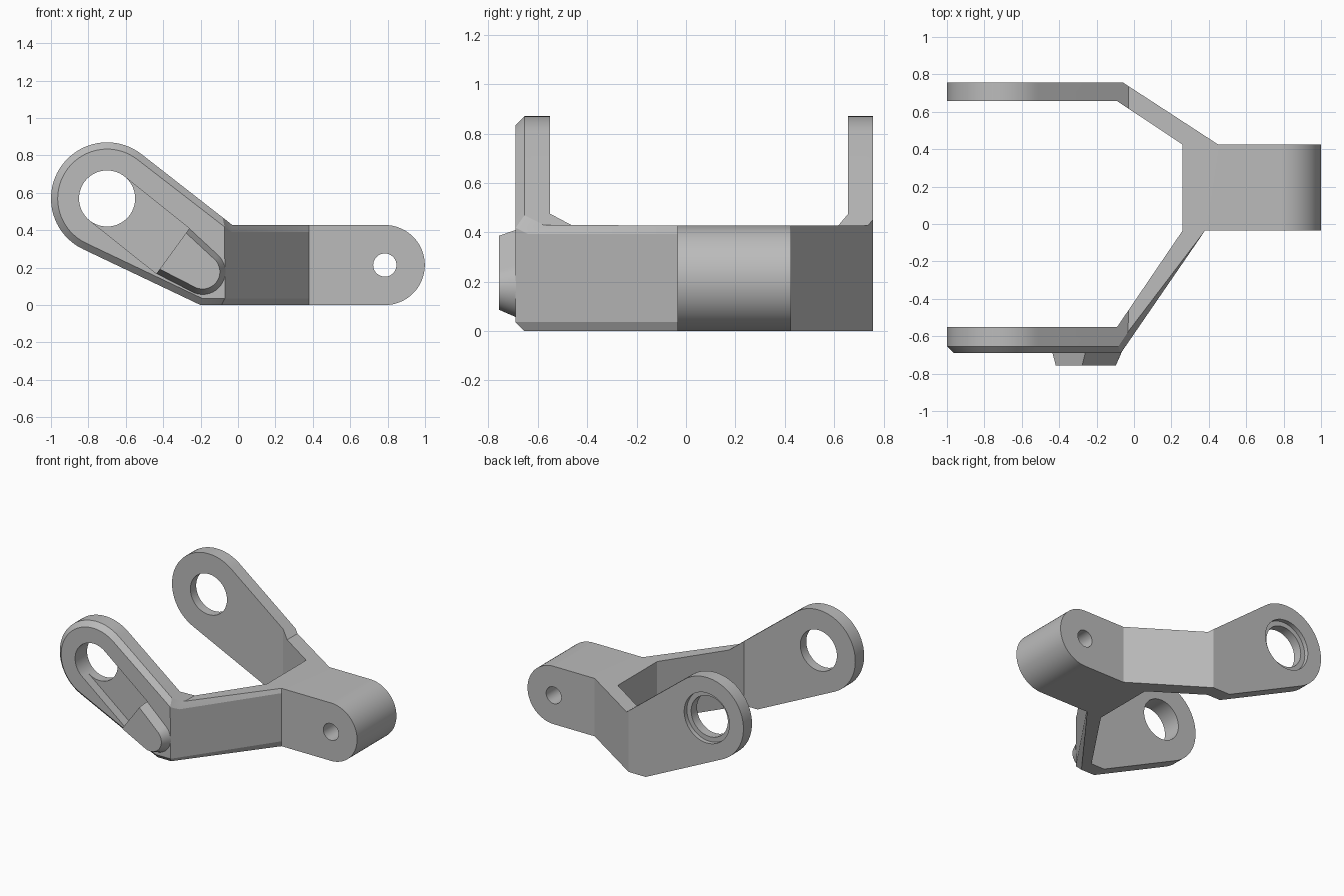
import bpy, bmesh, math

cube = bpy.data.objects.get("Cube")
if cube:
    bpy.data.objects.remove(cube, do_unlink=True)

grey = bpy.data.materials.new("plain grey")
grey.use_nodes = True
colour = (0.5, 0.5, 0.5, 1)
grey.diffuse_color = colour
grey.node_tree.nodes["Principled BSDF"].inputs["Base Color"].default_value = colour


def arc(cx, cz, r, start, end, n=32):
    angles = [math.radians(start + (end - start) * i / n) for i in range(n + 1)]
    return [(cx + r * math.cos(a), cz + r * math.sin(a)) for a in angles]


def loft(name, ring_a, ring_b):
    """Closed solid between two matching rings of 3D points."""
    bm = bmesh.new()
    a = [bm.verts.new(p) for p in ring_a]
    b = [bm.verts.new(p) for p in ring_b]
    bm.faces.new(a)
    bm.faces.new(b[::-1])
    for i in range(len(a)):
        j = (i + 1) % len(a)
        bm.faces.new((a[i], b[i], b[j], a[j]))
    bmesh.ops.recalc_face_normals(bm, faces=bm.faces)
    mesh = bpy.data.meshes.new(name)
    bm.to_mesh(mesh)
    bm.free()
    mesh.materials.append(grey)
    ob = bpy.data.objects.new(name, mesh)
    bpy.context.collection.objects.link(ob)
    return ob


def side_prism(name, outline, y0, y1):
    return loft(name, [(x, y0, z) for x, z in outline], [(x, y1, z) for x, z in outline])


def activate(ob):
    bpy.ops.object.select_all(action='DESELECT')
    ob.select_set(True)
    bpy.context.view_layer.objects.active = ob


def combine(ob, tool, operation):
    activate(ob)
    mod = ob.modifiers.new("cut", 'BOOLEAN')
    mod.operation, mod.object, mod.solver = operation, tool, 'EXACT'
    bpy.ops.object.modifier_apply(modifier=mod.name)
    bpy.data.objects.remove(tool, do_unlink=True)


# Forked body: side outline intersected with plan outline
hub = (-0.70, 0.57)
lug = (0.785, 0.214)
side = arc(*hub, 0.30, 52, 245, 40) + [(-0.20, 0), (lug[0], 0)]
side += arc(*lug, 0.214, -90, 90)[1:] + [(-0.03, 0.428)]
plan = [(-1.1, 0.757), (-0.06, 0.757), (0.45, 0.425), (1.1, 0.425), (1.1, -0.035),
        (0.38, -0.035), (-0.07, -0.69), (-1.1, -0.69), (-1.1, -0.55), (-0.09, -0.55),
        (0.26, -0.035), (0.26, 0.425), (-0.09, 0.657), (-1.1, 0.657)]
body = side_prism("forked_body", side, -1, 1)
combine(body, loft("plan", [(x, y, -0.1) for x, y in plan], [(x, y, 1) for x, y in plan]),
        'INTERSECT')

# Chamfer around the outer faces of the front arm
bm = bmesh.new()
bm.from_mesh(body.data)
bmesh.ops.dissolve_limit(bm, angle_limit=0.01, verts=bm.verts, edges=bm.edges)
bm.normal_update()
outer = {f for f in bm.faces if f.normal.y < -0.5 and f.calc_center_median().y < -0.2}
rim = [e for e in bm.edges if sum(f in outer for f in e.link_faces) == 1
       and sum(v.co.x for v in e.verts) / 2 < 0.3]
bmesh.ops.bevel(bm, geom=rim, offset=0.036, offset_type='OFFSET', segments=1,
                affect='EDGES', clamp_overlap=False)
bm.to_mesh(body.data)
bm.free()

# Bores, rear counterbore and the recess beside the front bore
full = (0, 354.375, 63)
combine(body, side_prism("arm_bore", arc(*hub, 0.15, *full), -1, 1), 'DIFFERENCE')
combine(body, side_prism("lug_bore", arc(*lug, 0.062, *full), -1, 1), 'DIFFERENCE')
combine(body, side_prism("counterbore", arc(*hub, 0.185, *full), 0.725, 1), 'DIFFERENCE')
end_top, end_low = (-0.26, 0.41), (-0.436, 0.168)
recess = [(-0.599, 0.681), end_top, end_low, (-0.793, 0.452)]
combine(body, side_prism("recess", recess, -1, -0.62), 'DIFFERENCE')


# Tapered boss on the front arm
def boss_ring(y, inset):
    length = math.dist(end_top, end_low)
    dx = (end_top[0] - end_low[0]) / length * inset
    dz = (end_top[1] - end_low[1]) / length * inset
    ring = [(end_top[0] - dx, end_top[1] - dz), (end_low[0] + dx, end_low[1] + dz)]
    ring += arc(-0.189, 0.178, 0.122 - inset, 243, 408)
    return [(x, y, z) for x, z in ring]


boss = loft("front_boss", boss_ring(-0.688, 0), boss_ring(-0.757, 0.03))

for ob in (body, boss):
    activate(ob)
    bpy.ops.object.shade_smooth_by_angle(angle=math.radians(20))
